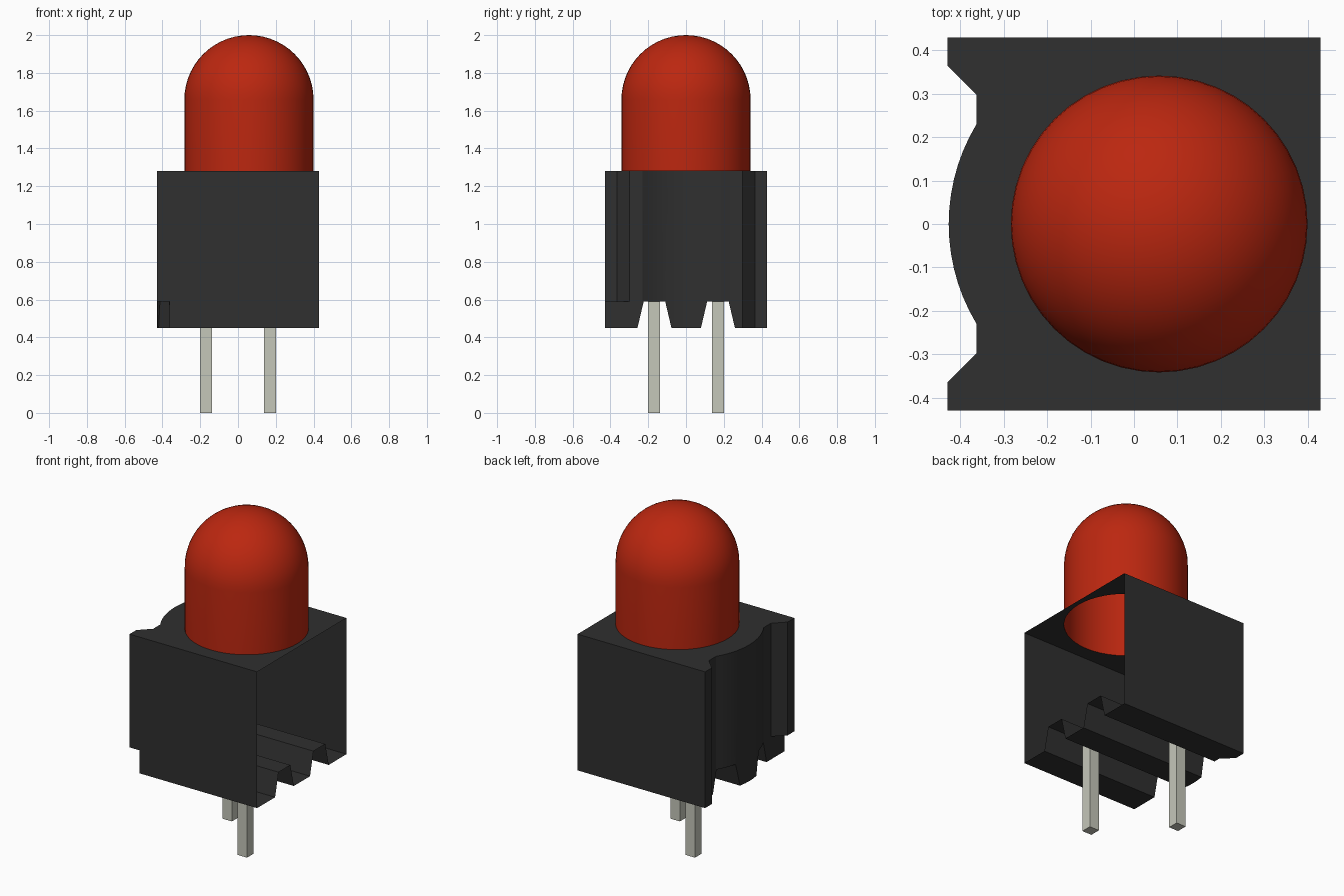
import bpy, bmesh, math
from mathutils import Vector

cube = bpy.data.objects.get("Cube")
if cube:
    bpy.data.objects.remove(cube, do_unlink=True)


def material(name, rgb):
    m = bpy.data.materials.new(name)
    m.use_nodes = True
    m.diffuse_color = (*rgb, 1)
    m.node_tree.nodes["Principled BSDF"].inputs["Base Color"].default_value = (*rgb, 1)
    return m


BLACK = material("black plastic", (0.029, 0.029, 0.029))
RED = material("red lens", (0.50, 0.02, 0.005))
METAL = material("tinned metal", (0.56, 0.57, 0.49))


def make_object(name, bm, mat):
    mesh = bpy.data.meshes.new(name)
    bm.to_mesh(mesh)
    bm.free()
    mesh.materials.append(mat)
    ob = bpy.data.objects.new(name, mesh)
    bpy.context.collection.objects.link(ob)
    return ob


def prism(name, points, vec, mat):
    """Closed prism: a polygon extruded along vec."""
    bm = bmesh.new()
    face = bm.faces.new([bm.verts.new(p) for p in points])
    new = bmesh.ops.extrude_face_region(bm, geom=[face])["geom"]
    bmesh.ops.translate(bm, vec=Vector(vec), verts=[g for g in new if isinstance(g, bmesh.types.BMVert)])
    bmesh.ops.recalc_face_normals(bm, faces=bm.faces)
    return make_object(name, bm, mat)


def smooth(ob, angle=30):
    bpy.ops.object.select_all(action="DESELECT")
    ob.select_set(True)
    bpy.context.view_layer.objects.active = ob
    bpy.ops.object.shade_smooth_by_angle(angle=math.radians(angle))


H = 0.43                        # half width of the holder
Z0, Z1, ZC = 0.45, 1.28, 0.59   # holder bottom, top, channel ceiling
XN = -0.363                     # depth of the side recess
LX, LR = 0.058, 0.342           # lens centre and radius

# Holder plan: square with a recess and a bowed rib on the -x side
sag, half = 0.064, 0.23
R = (half ** 2 + sag ** 2) / (2 * sag)
a0 = math.asin(half / R)
arc = []
for i in range(15):
    a = a0 - 2 * a0 * i / 14
    arc.append((XN - sag + R - R * math.cos(a), R * math.sin(a)))
plan = [(H, -H), (H, H), (-H, H), (-H, 0.365), (XN, 0.298)] + arc + \
       [(XN, -0.298), (-H, -0.365), (-H, -H)]
holder = prism("holder", [(x, y, Z0) for x, y in plan], (0, 0, Z1 - Z0), BLACK)

# Cutters: two tapered pin channels, a corner step and the lens opening
cutters = []
for y in (-0.167, 0.169):
    prof = [(-0.09, Z0), (-0.057, ZC), (0.057, ZC), (0.09, Z0), (0.09, Z0 - 0.1), (-0.09, Z0 - 0.1)]
    cutters.append(prism("channel_cutter", [(-0.6, y + dy, z) for dy, z in prof], (1.2, 0, 0), BLACK))
cutters.append(prism("corner_cutter",
                     [(-0.6, -0.6, 0.3), (XN, -0.6, 0.3), (XN, -0.298, 0.3), (-0.6, -0.298, 0.3)],
                     (0, 0, ZC - 0.3), BLACK))
SEG = 48
ring = [(LX + LR * math.cos(2 * math.pi * i / SEG), LR * math.sin(2 * math.pi * i / SEG), Z1 - 0.03)
        for i in range(SEG)]
cutters.append(prism("lens_cutter", ring, (0, 0, 0.2), BLACK))
for c in cutters:
    c.hide_render = True
    mod = holder.modifiers.new("cut", "BOOLEAN")
    mod.operation, mod.solver, mod.object = "DIFFERENCE", "EXACT", c
bpy.context.view_layer.update()
result = bpy.data.meshes.new_from_object(holder.evaluated_get(bpy.context.evaluated_depsgraph_get()))
holder.modifiers.clear()
holder.data = result
for c in cutters:
    bpy.data.objects.remove(c, do_unlink=True)

# Hollow shell: open the +x side and the hole under the lens
bm = bmesh.new()
bm.from_mesh(result)
doomed = []
for f in bm.faces:
    open_side = all(v.co.x > H - 0.001 for v in f.verts)
    in_hole = all(v.co.z > Z1 - 0.04 and math.hypot(v.co.x - LX, v.co.y) < LR + 0.002 for v in f.verts) \
        and (abs(f.normal.z) < 0.5 or f.calc_center_median().z < Z1 - 0.01)
    if open_side or in_hole:
        doomed.append(f)
bmesh.ops.delete(bm, geom=doomed, context="FACES")
for f in bm.faces:
    f.material_index = 0
bm.to_mesh(result)
bm.free()
result.materials.clear()
result.materials.append(BLACK)
smooth(holder, 20)

# Lens: open-bottomed cylinder with a hemispherical cap, spun from its profile
zc = 2.0 - LR
bm = bmesh.new()
prof = [(LR, Z1)] + [(LR * math.cos(math.pi / 2 * i / 14), zc + LR * math.sin(math.pi / 2 * i / 14))
                     for i in range(15)]
vs = [bm.verts.new((LX + r, 0, z)) for r, z in prof]
es = [bm.edges.new(p) for p in zip(vs, vs[1:])]
bmesh.ops.spin(bm, geom=vs + es, cent=(LX, 0, 0), axis=(0, 0, 1), angle=2 * math.pi,
               steps=SEG, use_merge=True)
bmesh.ops.remove_doubles(bm, verts=bm.verts, dist=0.0005)
bmesh.ops.recalc_face_normals(bm, faces=bm.faces)
if sum(f.normal.z for f in bm.faces) < 0:
    bmesh.ops.reverse_faces(bm, faces=bm.faces)
smooth(make_object("lens", bm, RED))

# Two square pins on the diagonal
w = 0.032
for name, x, y in (("front_pin", 0.17, -0.17), ("back_pin", -0.17, 0.17)):
    prism(name, [(x - w, y - w, 0), (x + w, y - w, 0), (x + w, y + w, 0), (x - w, y + w, 0)],
          (0, 0, ZC), METAL)
